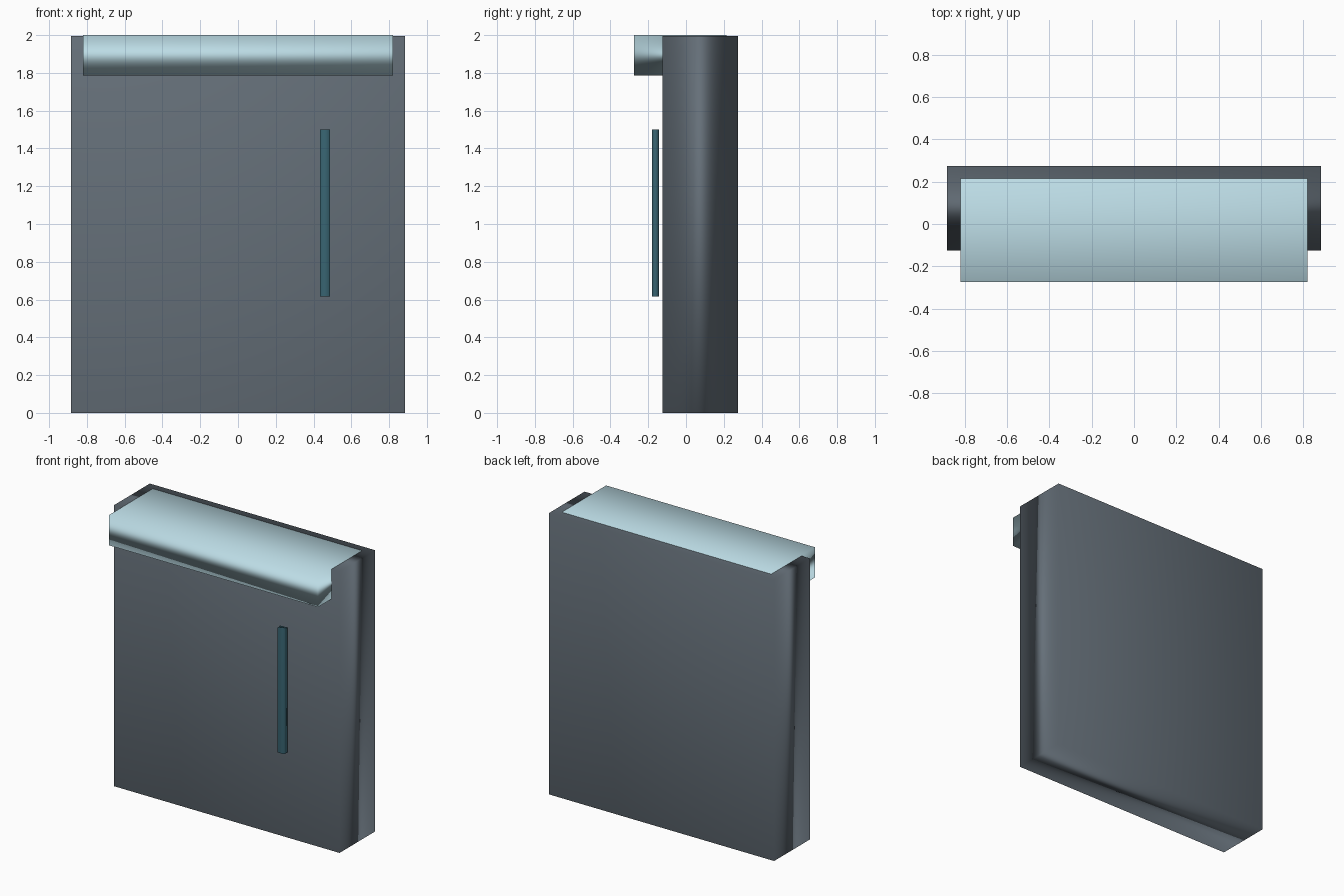
import bpy, bmesh
from mathutils import Vector

if "Cube" in bpy.data.objects:
    bpy.data.objects.remove(bpy.data.objects["Cube"])


def material(name, rgb):
    mat = bpy.data.materials.new(name)
    mat.diffuse_color = (*rgb, 1.0)
    mat.use_nodes = True
    mat.node_tree.nodes["Principled BSDF"].inputs["Base Color"].default_value = mat.diffuse_color
    return mat


def box(name, lo, hi, mat):
    """Axis-aligned box between two corners, softly shaded by face area."""
    lo, hi = Vector(lo), Vector(hi)
    bm = bmesh.new()
    bmesh.ops.create_cube(bm, size=1.0)
    bmesh.ops.scale(bm, vec=hi - lo, verts=bm.verts)
    for face in bm.faces:
        face.smooth = True
    mesh = bpy.data.meshes.new(name)
    bm.to_mesh(mesh)
    bm.free()
    mesh.materials.append(mat)
    obj = bpy.data.objects.new(name, mesh)
    obj.location = (lo + hi) / 2
    bpy.context.collection.objects.link(obj)
    soft = obj.modifiers.new("soft_shading", 'WEIGHTED_NORMAL')
    soft.mode = 'FACE_AREA'
    return obj


slate = material("slate", (0.13, 0.16, 0.19))
pale_blue = material("pale_blue", (0.50, 0.71, 0.78))
teal = material("teal", (0.04, 0.13, 0.17))

# Main slab
box("body", (-0.885, -0.125, 0.0), (0.885, 0.275, 1.996), slate)
# Pale cap, sunk into the top and overhanging the front
box("top_cap", (-0.82, -0.275, 1.785), (0.82, 0.215, 2.0), pale_blue)
# Upright bar just off the front face
box("handle", (0.435, -0.18, 0.615), (0.488, -0.142, 1.5), teal)
